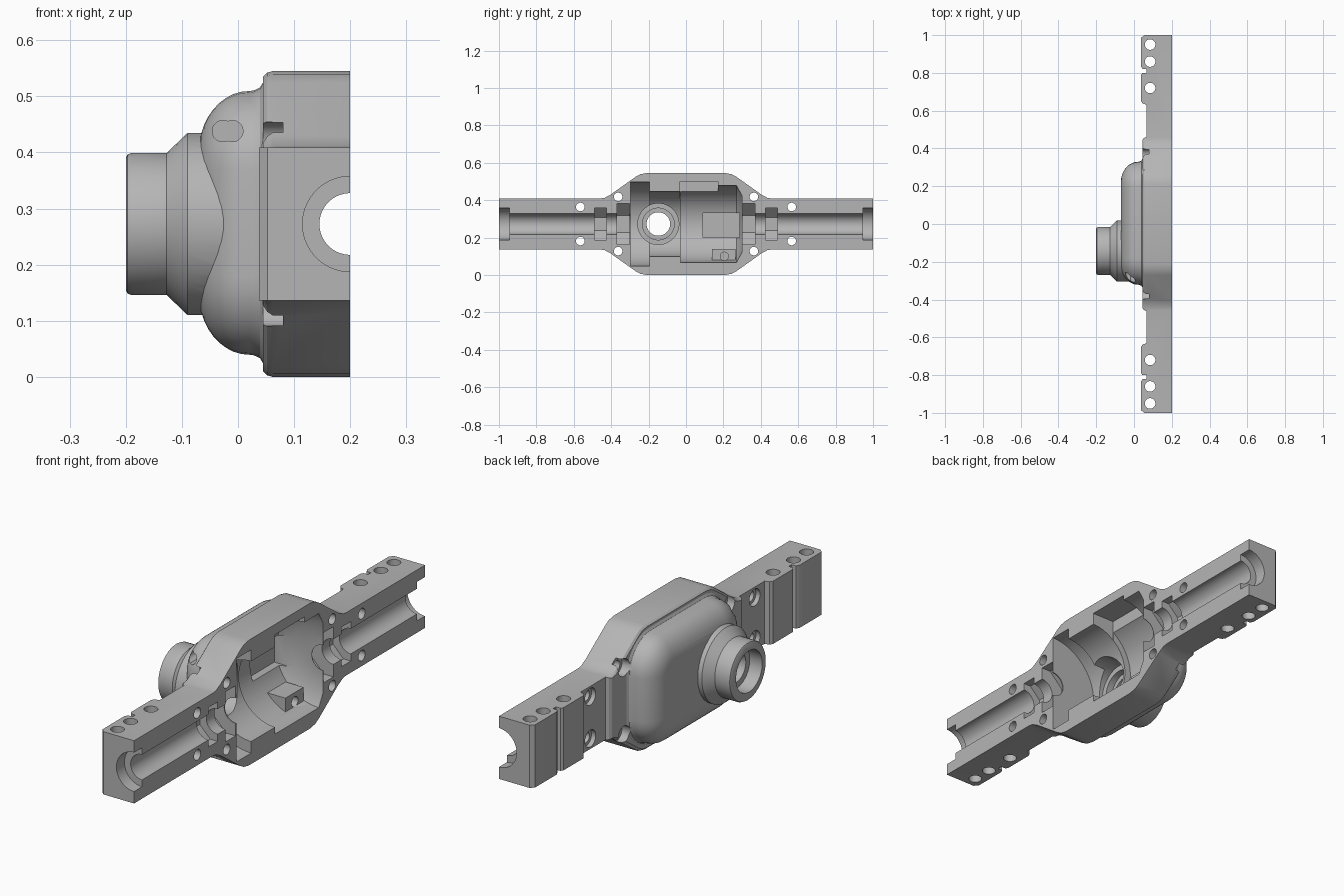
import bpy, bmesh
from math import cos, sin, pi

ZC = 0.2725      # height of the shaft axis
FACE = 0.2       # flat mating face

cube = bpy.data.objects.get("Cube")
if cube:
    bpy.data.objects.remove(cube, do_unlink=True)


def loft(name, rings):
    """Closed solid through a list of equal-length point rings."""
    bm = bmesh.new()
    vs = [[bm.verts.new(p) for p in ring] for ring in rings]
    n = len(vs[0])
    for a, b in zip(vs, vs[1:]):
        for i in range(n):
            j = (i + 1) % n
            bm.faces.new((a[i], a[j], b[j], b[i]))
    bm.faces.new(vs[0])
    bm.faces.new(vs[-1])
    bmesh.ops.recalc_face_normals(bm, faces=bm.faces)
    mesh = bpy.data.meshes.new(name)
    bm.to_mesh(mesh)
    bm.free()
    ob = bpy.data.objects.new(name, mesh)
    bpy.context.collection.objects.link(ob)
    return ob


def turned(name, axis, u, v, profile, n=32):
    """Solid of revolution along an axis; profile holds (position, radius)."""
    rings = []
    for t, r in profile:
        ring = []
        for i in range(n):
            a = 2 * pi * (i + 0.5) / n
            p, q = u + r * cos(a), v + r * sin(a)
            ring.append({'x': (t, p, q), 'y': (p, t, q), 'z': (p, q, t)}[axis])
        rings.append(ring)
    return loft(name, rings)


def box(name, x, y, z):
    return loft(name, [[(k, y[0], z[0]), (k, y[1], z[0]), (k, y[1], z[1]), (k, y[0], z[1])]
                       for k in x])


def rounded_ring(x, inset, hy=0.325, hz=0.235, r=0.14, steps=8):
    pts = []
    rr = r - inset
    for q, (sy, sz) in enumerate([(1, 1), (-1, 1), (-1, -1), (1, -1)]):
        for i in range(steps + 1):
            a = (q + i / steps) * pi / 2
            pts.append((x, 0.004 + sy * (hy - r) + rr * cos(a), ZC + 0.002 + sz * (hz - r) + rr * sin(a)))
    return pts


def combine(body, tool, operation):
    mod = body.modifiers.new("combine", 'BOOLEAN')
    mod.operation = operation
    mod.solver = 'EXACT'
    mod.object = tool
    bpy.context.view_layer.objects.active = body
    bpy.ops.object.modifier_apply(modifier=mod.name)
    bpy.data.objects.remove(tool, do_unlink=True)


# Central hull: flange outline with a rounded rear edge
half = [(0.46, 0.136), (0.435, 0.14), (0.405, 0.156), (0.27, 0.252), (0.245, 0.266), (0.21, 0.2725)]
outline = half + [(-y, h) for y, h in reversed(half)]
outline += [(-y, -h) for y, h in outline]
hull = loft("axle_housing", [[(x, y * s, ZC + h * s) for y, h in outline]
                             for x, s in [(0.24, 1), (0.062, 1), (0.052, 0.99), (0.045, 0.965)]])

# Axle arms with end blocks, grooves and thinner necks
edge = [(0.23, 1), (0.053, 1), (0.037, 0.985), (0.037, 0.835), (0.045, 0.82), (0.066, 0.82),
        (0.066, 0.80), (0.045, 0.80), (0.037, 0.79), (0.037, 0.65), (0.046, 0.638), (0.065, 0.632)]
edge += [(x, -y) for x, y in reversed(edge)]
arms = loft("axle_arms", [[(x, y, ZC + h) for x, y in edge] for h in (-0.1365, 0.1365)])
combine(hull, arms, 'UNION')

# Bulged rear cover with a filleted foot
cover = [(0.1, -0.016), (0.045, -0.016), (0.039, -0.006), (0.028, -0.001)]
cover += [(0.02 - 0.09 * sin(k * pi / 20), 0.11 * (1 - cos(k * pi / 20))) for k in range(11)]
combine(hull, loft("cover", [rounded_ring(x, d) for x, d in cover]), 'UNION')

# Input boss
PY = -0.143
boss = [(-0.2, 0.118), (-0.197, 0.124), (-0.19, 0.127), (-0.127, 0.127),
        (-0.09, 0.1625), (-0.01, 0.1625)]
combine(hull, turned("input_boss", 'x', PY, ZC, boss, 48), 'UNION')

cutters = [box("face_trim", (FACE, 0.5), (-2, 2), (-1, 2))]

# Shaft channel, bearing seats and gear chamber in one turned shape
chamber = [(-1.1, 0.085), (-0.945, 0.085), (-0.945, 0.055), (-0.297, 0.055), (-0.297, 0.225),
           (-0.195, 0.225), (-0.195, 0.175), (-0.03, 0.175), (-0.03, 0.205), (0.27, 0.205),
           (0.30, 0.15), (0.30, 0.055), (0.945, 0.055), (0.945, 0.085), (1.1, 0.085)]
cutters.append(turned("chamber", 'y', FACE, ZC, chamber, 48))

# Faceted seats, screw holes and vertical mounting holes on both arms
for s in (-1, 1):
    for a, b, r in [(0.302, 0.37, 0.118), (0.425, 0.49, 0.093)]:
        cutters.append(turned("faceted_seat", 'y', FACE, ZC, [(s * a, r), (s * b, r)], 8))
    for y, h, depth in [(0.565, 0.091, 0.085), (0.363, 0.145, 0.08)]:
        for t in (-1, 1):
            cutters.append(turned("screw_hole", 'x', s * y, ZC + t * h,
                                  [(-0.06, 0.037), (depth, 0.037), (depth, 0.023), (0.3, 0.023)], 24))
    for y in (0.95, 0.86, 0.72):
        cutters.append(turned("mount_hole", 'z', 0.085, s * y, [(-0.1, 0.028), (0.7, 0.028)], 24))

# Pinion bore with inner and outer bearing seats
bore = [(-0.3, 0.09), (-0.14, 0.09), (-0.14, 0.063), (-0.07, 0.063), (-0.07, 0.085),
        (-0.04, 0.085), (-0.04, 0.11), (0.12, 0.11)]
cutters.append(turned("pinion_bore", 'x', PY - 0.005, ZC, bore, 40))

# Chamber pockets
cutters.append(box("upper_pocket", (0.09, 0.3), (-0.031, 0.17), (0.40, 0.5)))
cutters.append(box("floor_pocket", (-0.025, 0.15), (0.09, 0.285), (0.2, 0.33)))

# Oblong port on the cover shoulder
for dx in (-0.027, -0.01):
    cutters.append(turned("port", 'y', dx, 0.438, [(-0.4, 0.019), (-0.2, 0.019)], 24))

for c in cutters:
    combine(hull, c, 'DIFFERENCE')

# Small drilled screw post inside the chamber
combine(hull, box("screw_post", (0.03, 0.13), (0.14, 0.265), (0.055, 0.14)), 'UNION')
combine(hull, turned("post_hole", 'x', 0.205, 0.10, [(0.06, 0.022), (0.3, 0.022)], 20), 'DIFFERENCE')

# Single grey finish
grey = bpy.data.materials.new("housing_grey")
grey.use_nodes = True
colour = (0.46, 0.46, 0.46, 1)
grey.diffuse_color = colour
grey.node_tree.nodes["Principled BSDF"].inputs["Base Color"].default_value = colour
hull.data.materials.clear()
hull.data.materials.append(grey)
for p in hull.data.polygons:
    p.material_index = 0

bpy.ops.object.select_all(action='DESELECT')
hull.select_set(True)
bpy.context.view_layer.objects.active = hull
bpy.ops.object.shade_smooth_by_angle(angle=pi / 6)
